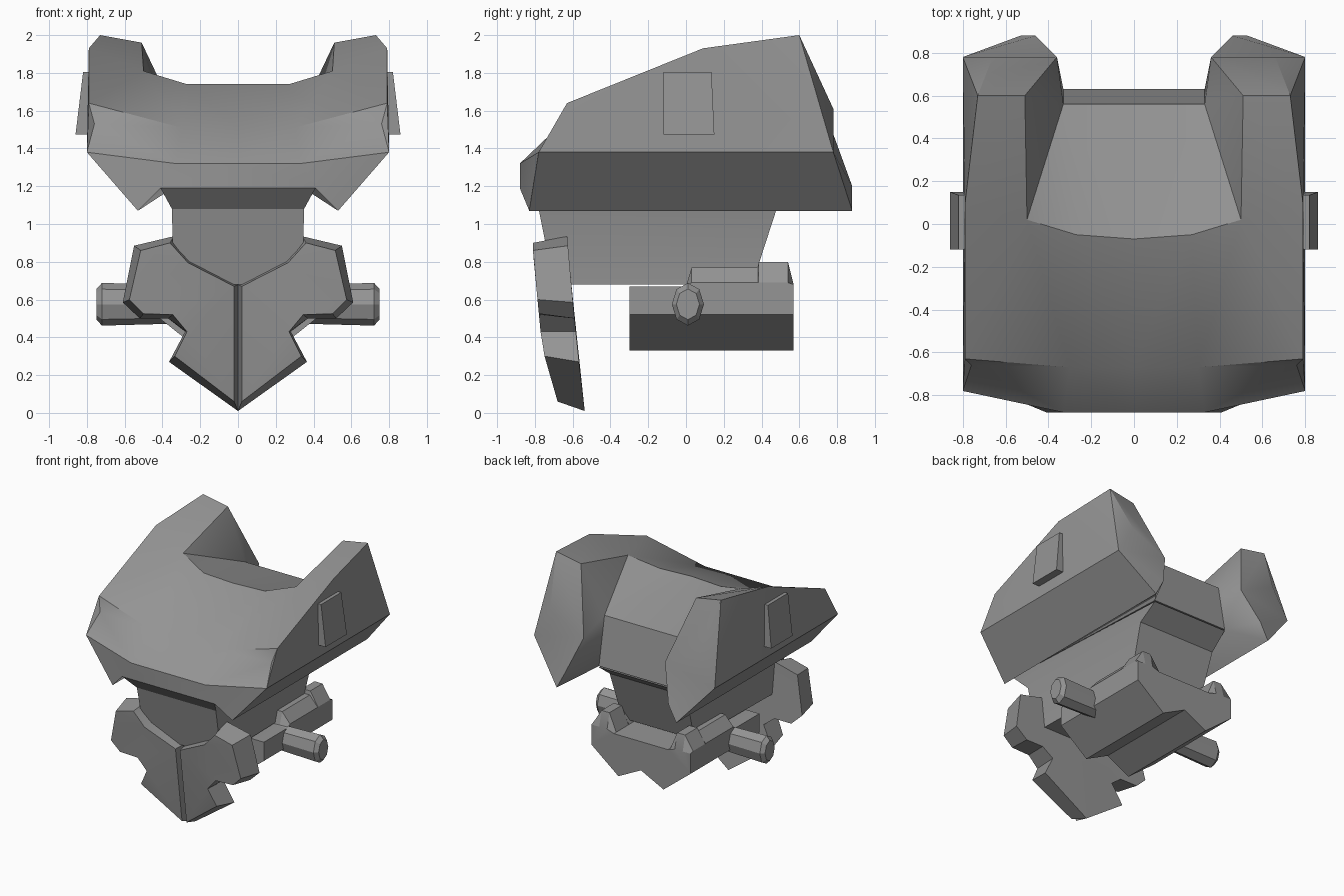
import bpy, bmesh, math

if "Cube" in bpy.data.objects:
    bpy.data.objects.remove(bpy.data.objects["Cube"])

GREY = bpy.data.materials.new("plain_grey")
GREY.diffuse_color = (0.30, 0.30, 0.30, 1)
GREY.use_nodes = True
GREY.node_tree.nodes["Principled BSDF"].inputs["Base Color"].default_value = GREY.diffuse_color


def make(name, verts, faces, mirror=True, angle=30):
    """Mesh object, optionally mirrored across x = 0, smooth with sharp edges kept."""
    me = bpy.data.meshes.new(name)
    bm = bmesh.new()
    vs = [bm.verts.new(v) for v in verts]
    for f in faces:
        bm.faces.new([vs[i] for i in f])
    if mirror:
        geom = bm.verts[:] + bm.edges[:] + bm.faces[:]
        dup = bmesh.ops.duplicate(bm, geom=geom)["geom"]
        for v in dup:
            if isinstance(v, bmesh.types.BMVert):
                v.co.x *= -1
        bmesh.ops.remove_doubles(bm, verts=bm.verts[:], dist=0.0005)
    bmesh.ops.recalc_face_normals(bm, faces=bm.faces[:])
    bmesh.ops.triangulate(bm, faces=[f for f in bm.faces if len(f.verts) > 4])
    bm.to_mesh(me)
    bm.free()
    me.materials.append(GREY)
    ob = bpy.data.objects.new(name, me)
    bpy.context.collection.objects.link(ob)
    bpy.ops.object.select_all(action='DESELECT')
    ob.select_set(True)
    bpy.context.view_layer.objects.active = ob
    bpy.ops.object.shade_smooth_by_angle(angle=math.radians(angle))
    return ob


def loft(name, rings, mirror=False, angle=30):
    """Skin equal-sized rings and cap both ends."""
    n = len(rings[0])
    faces = [(r * n + i, r * n + (i + 1) % n, (r + 1) * n + (i + 1) % n, (r + 1) * n + i)
             for r in range(len(rings) - 1) for i in range(n)]
    faces += [tuple(range(n)), tuple(range((len(rings) - 1) * n, len(rings) * n))]
    return make(name, [p for r in rings for p in r], faces, mirror, angle)


def lerp(table, t):
    for (a, va), (b, vb) in zip(table, table[1:]):
        if t <= b:
            return va + (vb - va) * (t - a) / (b - a)
    return table[-1][1]


# Shoulder shell: right half, mirrored
shell = [
    (0, -.88, 1.32), (.33, -.88, 1.32), (.8, -.78, 1.38),        # 0-2 front ridge
    (0, -.67, 1.51), (.3, -.67, 1.51), (.76, -.66, 1.53),        # 3-5 brow
    (.79, -.63, 1.64),                                           # 6 side corner
    (0, -.07, 1.74), (.27, -.05, 1.74), (.79, .09, 1.93),        # 7-9 crest
    (.73, .6, 2.0), (.51, .6, 1.96), (.36, .78, 1.475),          # 10-12 pod top, inner back
    (.66, .78, 1.61), (.8, .78, 1.38),                           # 13-14 pod outer back
    (.53, .88, 1.07), (.46, .88, 1.2),                           # 15-16 pod tail
    (.53, -.83, 1.07), (.41, -.88, 1.19), (0, -.88, 1.19),       # 17-19 front lip
    (.33, .56, 1.58), (0, .56, 1.58),                            # 20-21 deck back
    (.33, .63, 1.2), (0, .63, 1.2),                              # 22-23 deck lower back
    (.5, .02, 1.81),                                             # 24 pod inner crest
]
shell_faces = [
    (0, 19, 18, 1), (1, 18, 17, 2), (0, 1, 4, 3), (1, 2, 5, 4),
    (3, 4, 8, 7), (4, 5, 6), (4, 6, 24), (4, 24, 8), (6, 9, 24), (9, 10, 11, 24),
    (2, 14, 9), (2, 9, 6), (2, 6, 5), (14, 10, 9), (14, 13, 10),
    (10, 13, 12, 11), (13, 14, 12), (14, 15, 16, 12),
    (8, 24, 20), (24, 11, 20), (11, 12, 20), (12, 16, 22, 20),
    (15, 16, 22), (15, 22, 18, 17), (7, 8, 20, 21), (21, 20, 22, 23),
    (2, 17, 15, 14), (18, 19, 23, 22),
]
make("shoulder_shell", shell, shell_faces, angle=35)


# Torso with flared collar
def rect(xf, xb, yf, yb, z):
    return [(-xf, yf, z), (xf, yf, z), (xb, yb, z), (-xb, yb, z)]


loft("torso", [rect(.41, .33, -.88, .63, 1.19), rect(.35, .34, -.78, .48, 1.08),
               rect(.34, .32, -.70, .35, .68)], angle=15)

# Pelvis block: notched section run front to back, its top capped lower at the front
half = [(.2, .33), (.44, .52), (.44, .69), (.37, .8), (.3, .8), (.24, .66)]
section = [(0, .43)] + half + [(0, .66)] + [(-x, z) for x, z in reversed(half)]
steps = [(-.3, .67), (0, .67), (.03, .77), (.38, .77), (.385, .8), (.54, .8), (.57, .68)]
loft("pelvis", [[(x, y, min(z, cap)) for x, z in section] for y, cap in steps], angle=15)


# Hip pegs with chamfered tips
def peg_ring(x, k):
    return [(x, .01 + .085 * k * math.cos(a), .575 + .113 * k * math.sin(a))
            for a in [math.radians(45 * i) for i in range(8)]]


loft("hip_pegs", [peg_ring(.3, .9), peg_ring(.72, 1), peg_ring(.75, .72)], True, 20)

# Front armour: two mirrored plates with sloped rims and a centre groove
back = [(0, .68), (.25, .81), (.34, .935), (.55, .885), (.61, .585),
        (.52, .5), (.37, .5), (.28, .43), (.365, .27), (0, .01)]
front = [(.02, .67), (.265, .795), (.36, .9), (.515, .86), (.575, .6),
         (.5, .525), (.345, .52), (.27, .43), (.335, .3), (.02, .06)]
y_front = [(0, -.70), (.43, -.77), (.85, -.81), (1, -.81)]
y_back = [(0, -.535), (.3, -.57), (.6, -.6), (1, -.635)]
loft("chest_plates", [[(x, lerp(y_back, z), z) for x, z in back],
                      [(x, lerp(y_front, z) + (.03 if x < .1 else 0), z) for x, z in front]],
     True, 25)

# Side boxes on the shell
loft("side_boxes", [[(x, y, z) for x, y in ((.7, -.12), (xo, -.12), (xo, yb), (.7, yb))]
                    for z, xo, yb in ((1.475, .86, .15), (1.805, .82, .135))], True, 15)
